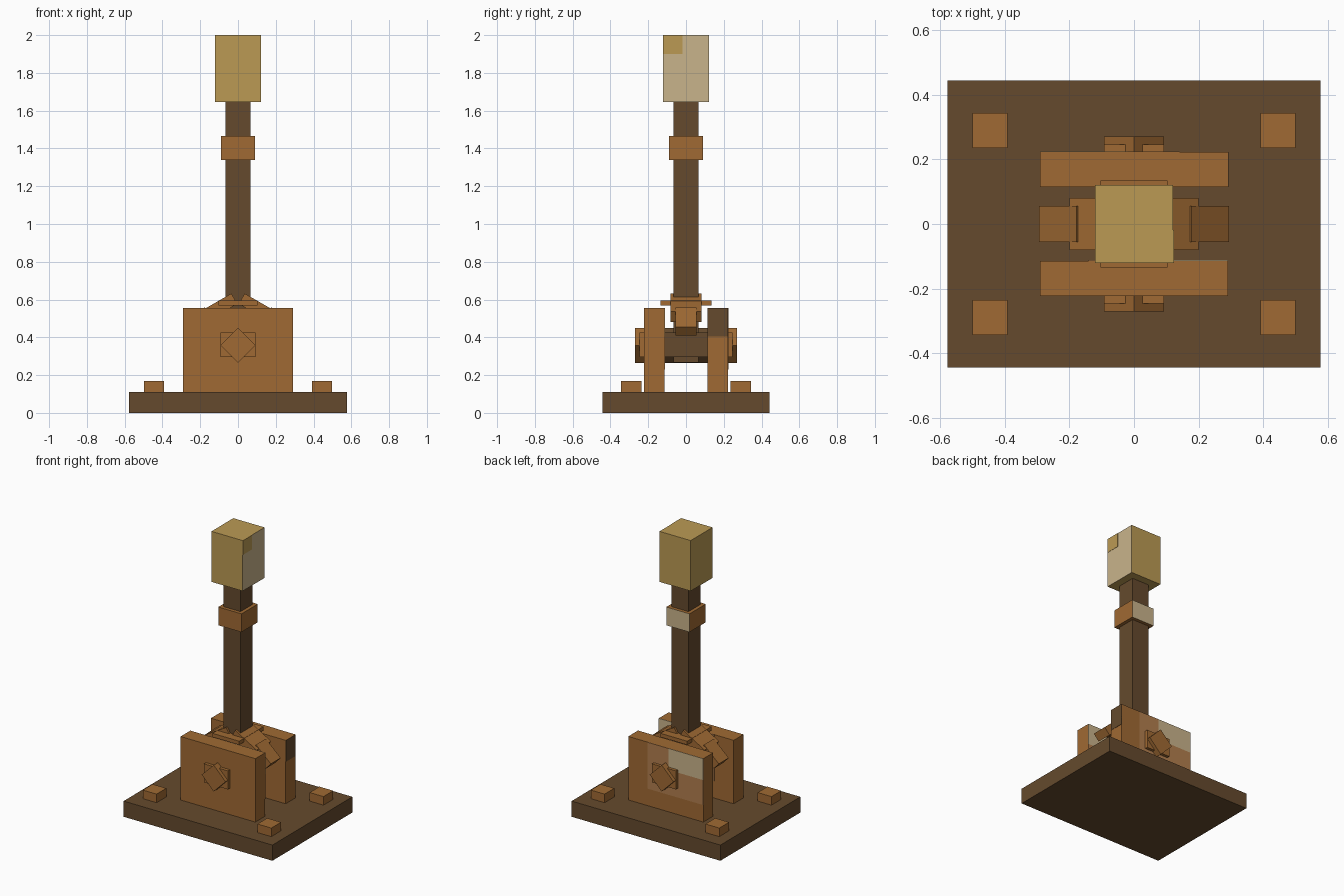
import bpy
import bmesh
import math
from mathutils import Matrix

if "Cube" in bpy.data.objects:
    bpy.data.objects.remove(bpy.data.objects["Cube"])


def mat(name, rgb):
    m = bpy.data.materials.new(name)
    lin = [((c / 255 + 0.055) / 1.055) ** 2.4 for c in rgb]
    m.diffuse_color = (*lin, 1)
    m.use_nodes = True
    m.node_tree.nodes["Principled BSDF"].inputs["Base Color"].default_value = m.diffuse_color
    return m


DARK = mat("dark_wood", (101, 74, 45))
BROWN = mat("brown_wood", (160, 106, 51))
TAN = mat("light_tan_wood", (178, 126, 78))
GOLD = mat("golden_grip", (187, 154, 84))
BEIGE = mat("pale_beige", (201, 180, 139))


def box(name, center, size, material, tilt=0.0, side=None):
    """Box tilted about y; side = (normal axis, sign, material) recolours one face."""
    bm = bmesh.new()
    bmesh.ops.create_cube(bm, size=1)
    bm.normal_update()
    if side:
        for f in bm.faces:
            if f.normal[side[0]] * side[1] > 0.9:
                f.material_index = 1
    m = (Matrix.Translation(center) @ Matrix.Rotation(math.radians(tilt), 4, 'Y')
         @ Matrix.Diagonal((*size, 1)))
    bmesh.ops.transform(bm, matrix=m, verts=bm.verts)
    me = bpy.data.meshes.new(name)
    bm.to_mesh(me)
    bm.free()
    me.materials.append(material)
    if side:
        me.materials.append(side[2])
    ob = bpy.data.objects.new(name, me)
    bpy.context.collection.objects.link(ob)
    return ob


def span(name, x, y, z, material, side=None):
    """Box given by its extents."""
    r = (x, y, z)
    return box(name, [(a + b) / 2 for a, b in r], [b - a for a, b in r], material, side=side)


# Base slab with corner bolts
span("base", (-.577, .577), (-.443, .443), (0, .11), DARK)
for sx in (-1, 1):
    for sy in (-1, 1):
        box("base_bolt", (sx * .445, sy * .289, .135), (.107, .108, .07), BROWN)

# Two upright side plates
span("front_plate", (-.29, .29), (-.222, -.114), (.1, .555), BROWN)
span("back_plate", (-.29, .29), (.114, .222), (.1, .555), BROWN)

# Painted patches on the rear faces of the plates, mirrored between them
for name, s, y in (("back", 1, .222), ("front", -1, -.114)):
    def px(a, b):
        return tuple(sorted((s * a, s * b)))
    span(name + "_tan_patch_upper", px(-.02, .14), (y - .001, y + .002), (.23, .555), TAN)
    span(name + "_tan_patch_lower", px(-.29, -.02), (y - .001, y + .002), (.23, .405), TAN)
    span(name + "_beige_patch", px(-.29, -.02), (y - .001, y + .002), (.405, .555), BEIGE)
span("dark_end_patch", (.289, .292), (.114, .222), (.405, .555), DARK)

# Axle: flat block plus square bar on edge, dark between the plates
box("axle_block_hub", (0, 0, .36), (.186, .228, .13), DARK)
box("axle_bar_hub", (0, 0, .358), (.131, .228, .131), DARK, tilt=45)
for s in (-1, 1):
    box("axle_block_end", (0, s * .179, .36), (.186, .132, .13), BROWN)
    box("axle_bar_end", (0, s * .192, .358), (.131, .156, .131), BROWN, tilt=45)

# Sloping shoulders and stubby braces beside the pole
for s in (-1, 1):
    for name, corner, length, width, thick, ang in (
            ("shoulder", (.2, .537), .19, .162, .063, 30),
            ("brace", (.293, .455), .155, .11, .06, 42)):
        a = math.radians(ang)
        cx = corner[0] - length / 2 * math.cos(a) - thick / 2 * math.sin(a)
        cz = corner[1] + length / 2 * math.sin(a) - thick / 2 * math.cos(a)
        box(name, (s * cx, 0, cz), (length, width, thick), BROWN, tilt=s * ang)

# Lever pole, collar, ring and grip
span("pole", (-.066, .066), (-.066, .066), (.268, 1.66), DARK)
span("pole_collar", (-.104, .104), (-.135, .135), (.568, .594), BROWN)
span("pole_ring", (-.09, .09), (-.09, .09), (1.338, 1.466), BROWN, side=(1, 1, BEIGE))
span("grip", (-.121, .121), (-.121, .121), (1.646, 2), GOLD, side=(0, 1, BEIGE))
span("grip_corner_patch", (.12, .123), (-.121, -.018), (1.9, 2), GOLD)
